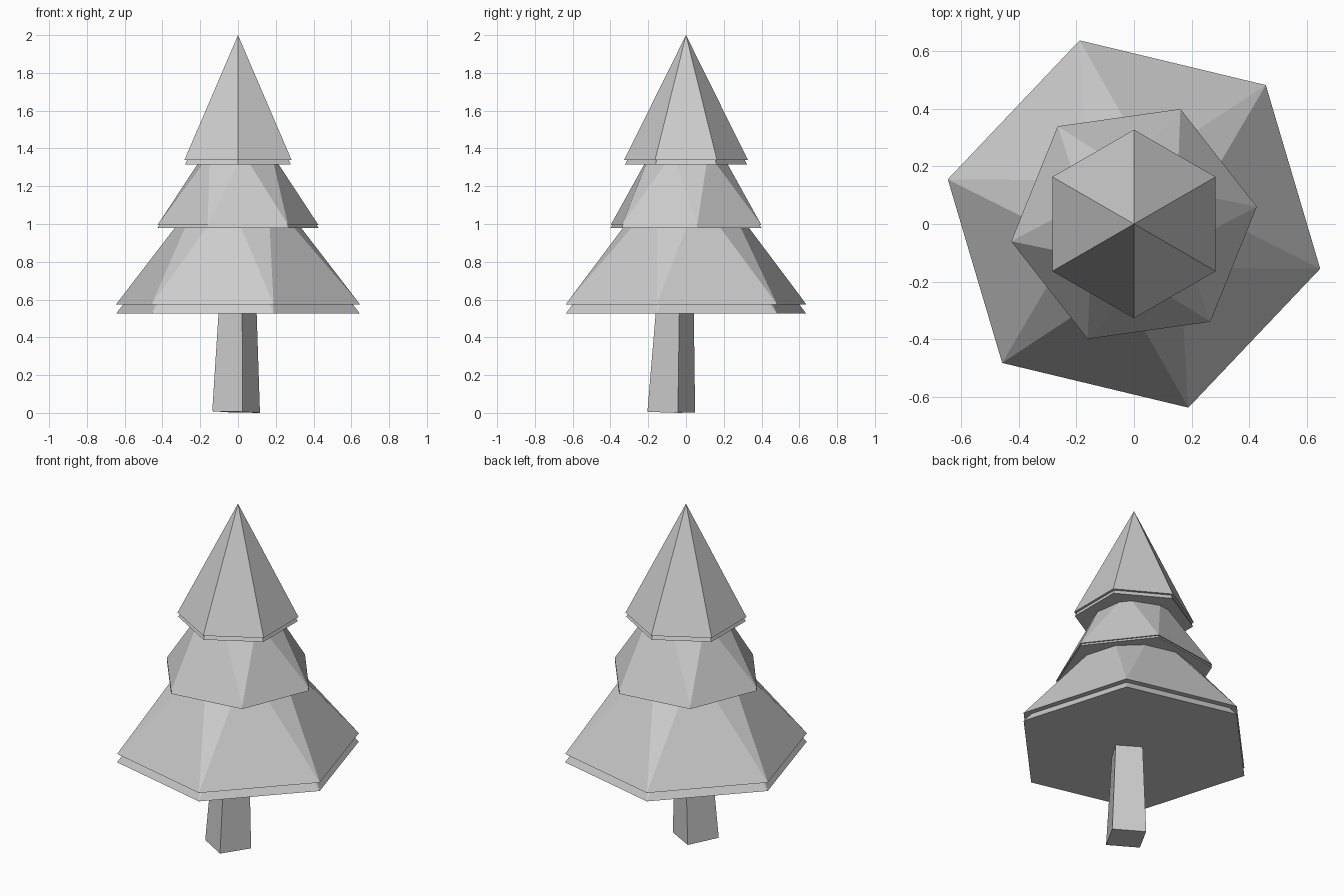
import bpy
import bmesh
from math import cos, sin, radians, tau

if "Cube" in bpy.data.objects:
    bpy.data.objects.remove(bpy.data.objects["Cube"], do_unlink=True)

# Single plain grey
GREY = (0.6, 0.6, 0.6, 1.0)
grey = bpy.data.materials.new("plain_grey")
grey.use_nodes = True
grey.diffuse_color = GREY
bsdf = next(n for n in grey.node_tree.nodes if n.type == 'BSDF_PRINCIPLED')
bsdf.inputs["Base Color"].default_value = GREY
bsdf.inputs["Roughness"].default_value = 0.9


def ring(bm, sides, radius, z, start, centre=(0, 0)):
    """Regular polygon of vertices, first one at the start angle in degrees."""
    verts = []
    for i in range(sides):
        a = radians(start) + tau * i / sides
        verts.append(bm.verts.new((centre[0] + radius * cos(a),
                                   centre[1] + radius * sin(a), z)))
    return verts


def finish(bm, name):
    bmesh.ops.recalc_face_normals(bm, faces=bm.faces)
    mesh = bpy.data.meshes.new(name)
    bm.to_mesh(mesh)
    bm.free()
    mesh.materials.append(grey)
    obj = bpy.data.objects.new(name, mesh)
    bpy.context.collection.objects.link(obj)
    return obj


def skirt(name, radius, z, top_radius, top_z, start):
    """Six-sided tier whose upper ring is turned half a step, giving triangles."""
    bm = bmesh.new()
    low = ring(bm, 6, radius, z, start)
    high = ring(bm, 6, top_radius, top_z, start + 30)
    for i in range(6):
        j = (i + 1) % 6
        bm.faces.new((low[i], low[j], high[i]))
        bm.faces.new((high[i], low[j], high[j]))
    bm.faces.new(low)
    bm.faces.new(high)
    finish(bm, name)


def peak(name, radius, z, top_z):
    """Six-sided pyramid with a corner at the back."""
    bm = bmesh.new()
    low = ring(bm, 6, radius, z, 90)
    tip = bm.verts.new((0, 0, top_z))
    for i in range(6):
        bm.faces.new((low[i], low[(i + 1) % 6], tip))
    bm.faces.new(low)
    finish(bm, name)


# Foliage: each tier has a slightly lower twin that forms a notched rim
for suffix, layer in (("", 0), ("_rim", 1)):
    skirt("bottom_tier" + suffix, 0.664, 0.575 - 0.05 * layer,
          0.22, 1.14 - 0.05 * layer, -13.5)
    skirt("middle_tier" + suffix, 0.43, 0.995 - 0.015 * layer,
          0.19, 1.375 - 0.015 * layer, 8)
    peak("top_tier" + suffix, 0.327 - 0.004 * layer, 1.34 - 0.025 * layer,
         2.0 - 0.025 * layer)

# Trunk: tapered square post, leaning, with a slightly slanted foot
bm = bmesh.new()
foot = ring(bm, 4, 0.131, 0, -74.5, (-0.01, -0.078))
head = ring(bm, 4, 0.1, 0.6, -77, (-0.001, -0.057))
for v in foot:
    v.co.z = max(0, 0.0025 - 0.03 * v.co.x - 0.02 * v.co.y)
for i in range(4):
    j = (i + 1) % 4
    bm.faces.new((foot[i], foot[j], head[j], head[i]))
bm.faces.new(foot)
bm.faces.new(head)
finish(bm, "trunk")
